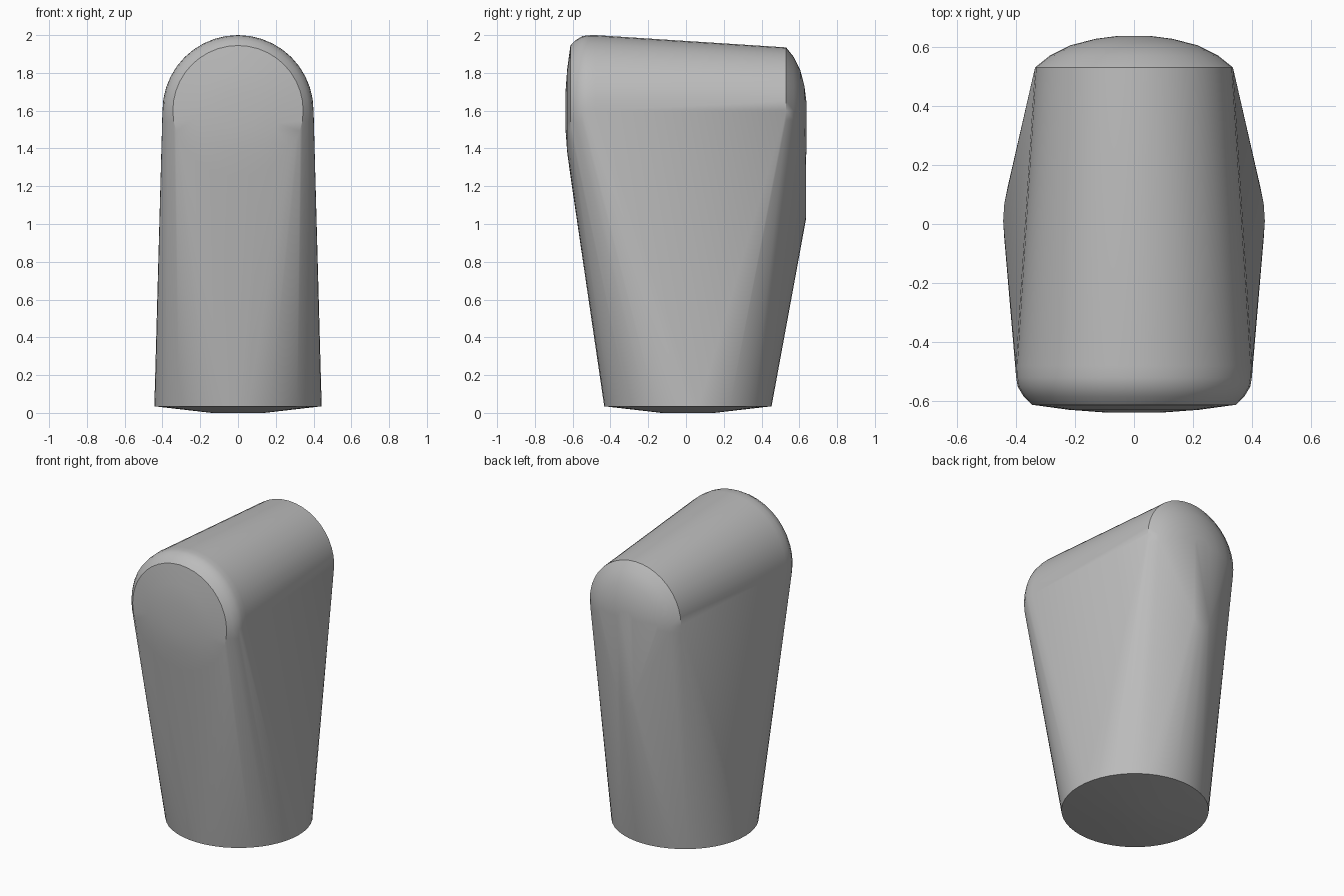
import bpy, bmesh
from math import sin, cos, tau, radians

if "Cube" in bpy.data.objects:
    bpy.data.objects.remove(bpy.data.objects["Cube"], do_unlink=True)

grey = bpy.data.materials.new("plain grey")
grey.use_nodes = True
colour = (0.5, 0.5, 0.5, 1)
grey.diffuse_color = colour
grey.node_tree.nodes["Principled BSDF"].inputs["Base Color"].default_value = colour

bm = bmesh.new()


def level_ring(z, r, sides=48):
    for i in range(sides):
        a = tau * i / sides
        bm.verts.new((r * cos(a), 0.01 + r * sin(a), z))


def upright_ring(y, r, z=1.6, sides=40):
    for i in range(sides):
        a = tau * i / sides
        bm.verts.new((r * cos(a), y, z + r * sin(a)))


# Round foot with a shallow domed underside
level_ring(0.035, 0.443)
level_ring(0.0, 0.14)

# Rounded front rim and gently bulging front face
for y, r in ((-0.48, 0.4), (-0.52, 0.399), (-0.55, 0.394), (-0.585, 0.373),
             (-0.612, 0.345), (-0.629, 0.22), (-0.638, 0.1)):
    upright_ring(y, r)

# Domed back of the barrel
for y, r in ((0.53, 0.335), (0.57, 0.285), (0.605, 0.215), (0.627, 0.13), (0.637, 0.05)):
    upright_ring(y, r)

# Lower end of the back ridge
upright_ring(0.636, 0.06, z=1.09, sides=8)

# Stretch one skin over all the rings
hull = bmesh.ops.convex_hull(bm, input=bm.verts[:])
loose = set(hull["geom_interior"]) | set(hull["geom_unused"])
bmesh.ops.delete(bm, geom=[v for v in loose if isinstance(v, bmesh.types.BMVert)],
                 context="VERTS")
bmesh.ops.dissolve_limit(bm, angle_limit=radians(0.3), verts=bm.verts[:], edges=bm.edges[:])
bmesh.ops.recalc_face_normals(bm, faces=bm.faces[:])

mesh = bpy.data.meshes.new("tapered_body")
bm.to_mesh(mesh)
bm.free()
mesh.materials.append(grey)
body = bpy.data.objects.new("tapered_body", mesh)
bpy.context.collection.objects.link(body)
bpy.context.view_layer.objects.active = body
body.select_set(True)
bpy.ops.object.shade_smooth_by_angle(angle=radians(30))
